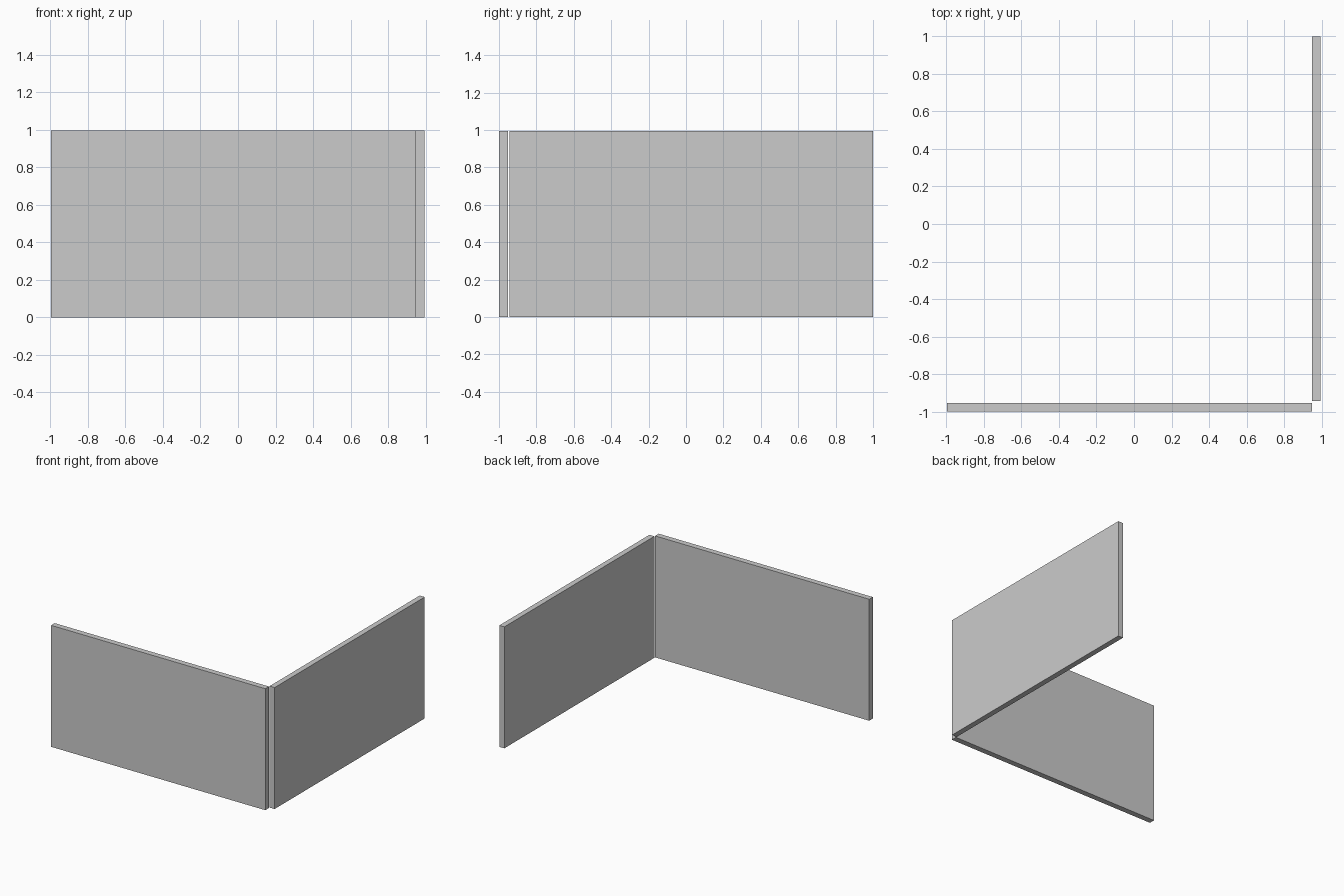
import bpy

if "Cube" in bpy.data.objects:
    bpy.data.objects.remove(bpy.data.objects["Cube"])


def panel(name, lo, hi):
    """Box spanning two opposite corners."""
    bpy.ops.mesh.primitive_cube_add(size=1, location=[(a + b) / 2 for a, b in zip(lo, hi)])
    obj = bpy.context.object
    obj.name = name
    obj.scale = [b - a for a, b in zip(lo, hi)]
    bpy.ops.object.transform_apply(location=False, rotation=False, scale=True)
    return obj


HEIGHT = 0.996

# Two upright wall panels meeting at the front right corner with a small gap
panel("front_wall", (-0.995, -1.0, 0), (0.948, -0.953, HEIGHT))
panel("right_wall", (0.948, -0.944, 0), (0.993, 1.0, HEIGHT))
